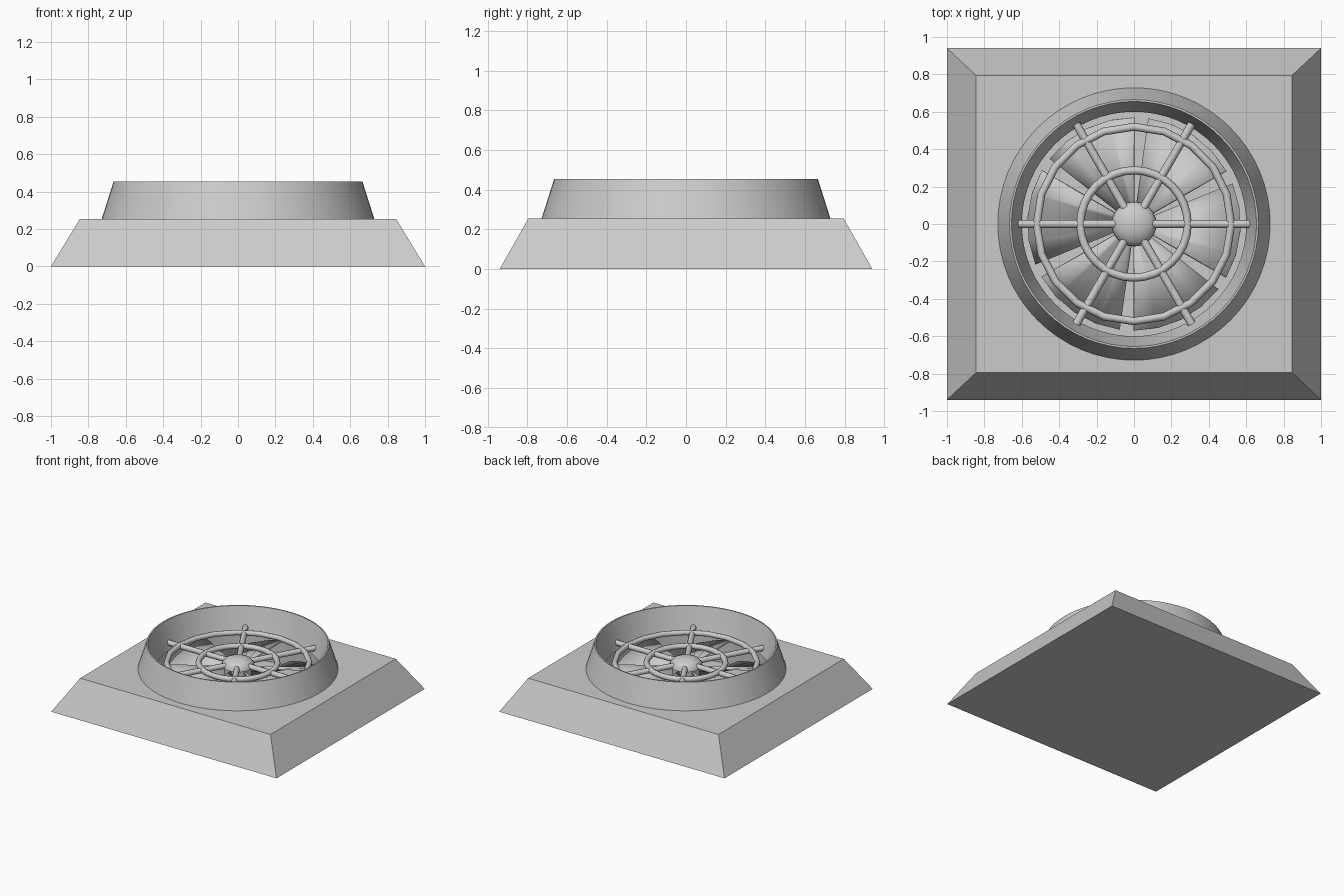
import bpy, bmesh, math
from math import sin, cos, pi

if "Cube" in bpy.data.objects:
    bpy.data.objects.remove(bpy.data.objects["Cube"])


def make(name, bm, smooth=None):
    bmesh.ops.recalc_face_normals(bm, faces=bm.faces)
    me = bpy.data.meshes.new(name)
    bm.to_mesh(me)
    bm.free()
    ob = bpy.data.objects.new(name, me)
    bpy.context.collection.objects.link(ob)
    if smooth:
        bpy.ops.object.select_all(action='DESELECT')
        ob.select_set(True)
        bpy.context.view_layer.objects.active = ob
        bpy.ops.object.shade_smooth_by_angle(angle=math.radians(smooth))
    return ob


def lathe(name, profile, n, closed=False, smooth=40):
    # Revolve an (r, z) profile around z
    bm = bmesh.new()
    vs = [bm.verts.new((r, 0, z)) for r, z in profile]
    es = [bm.edges.new(p) for p in zip(vs, vs[1:])]
    if closed:
        es.append(bm.edges.new((vs[-1], vs[0])))
    bmesh.ops.spin(bm, geom=vs + es, cent=(0, 0, 0), axis=(0, 0, 1),
                   angle=2 * pi, steps=n, use_duplicate=False)
    bmesh.ops.remove_doubles(bm, verts=bm.verts, dist=1e-4)
    return make(name, bm, smooth)


# Sloped base with a round well
bm = bmesh.new()
bmesh.ops.create_cube(bm, size=2)
for v in bm.verts:
    top = v.co.z > 0
    v.co.x *= 0.845 if top else 1.0
    v.co.y *= 0.795 if top else 0.94
    v.co.z = 0.255 if top else 0.0
base = make("base", bm)

cutter = lathe("well_cutter", [(0, 0.05), (0.605, 0.05), (0.605, 0.5), (0, 0.5)], 64)
cutter.hide_render = True
cutter.hide_viewport = True
cut = base.modifiers.new("well", 'BOOLEAN')
cut.operation = 'DIFFERENCE'
cut.solver = 'EXACT'
cut.object = cutter

# Flared shroud ring
lathe("shroud", [(0.73, 0.25), (0.665, 0.455), (0.655, 0.455), (0.635, 0.38),
                 (0.617, 0.31), (0.60, 0.25)], 64, closed=True)

# Guard rings
for name, major, minor, n in (("outer_guard_ring", 0.52, 0.021, 20),
                              ("inner_guard_ring", 0.287, 0.022, 32)):
    lathe(name, [(major + minor * cos(a * pi / 4), 0.302 + minor * sin(a * pi / 4))
                 for a in range(8)], n, closed=True, smooth=50)

# Hub post and domed cap
lathe("hub", [(0, 0.05), (0.1, 0.05), (0.1, 0.29), (0, 0.29)], 24)
lathe("hub_cap", [(0, 0.28), (0.12, 0.28), (0.118, 0.3), (0.095, 0.325),
                  (0.055, 0.343), (0, 0.35)], 24)

for i in range(6):
    # Guard spokes
    a = i * pi / 3
    bpy.ops.mesh.primitive_cylinder_add(
        vertices=8, radius=0.022, depth=0.54,
        location=(0.35 * cos(a), 0.35 * sin(a), 0.298), rotation=(0, pi / 2, a))
    bpy.context.object.name = f"guard_spoke_{i + 1}"
    bpy.ops.object.shade_smooth_by_angle(angle=math.radians(50))

    # Pitched fan blades
    start = pi / 2 + a
    bm = bmesh.new()
    rows = []
    for j in range(5):
        t = j / 4
        ang = start + t * math.radians(52)
        z = 0.265 - 0.15 * t
        rows.append([bm.verts.new((r * cos(ang), r * sin(ang), z)) for r in (0.09, 0.57)])
    for p, q in zip(rows, rows[1:]):
        bm.faces.new((p[0], p[1], q[1], q[0]))
    blade = make(f"fan_blade_{i + 1}", bm, 40)
    sol = blade.modifiers.new("thickness", 'SOLIDIFY')
    sol.thickness = 0.015
    sol.offset = 0
